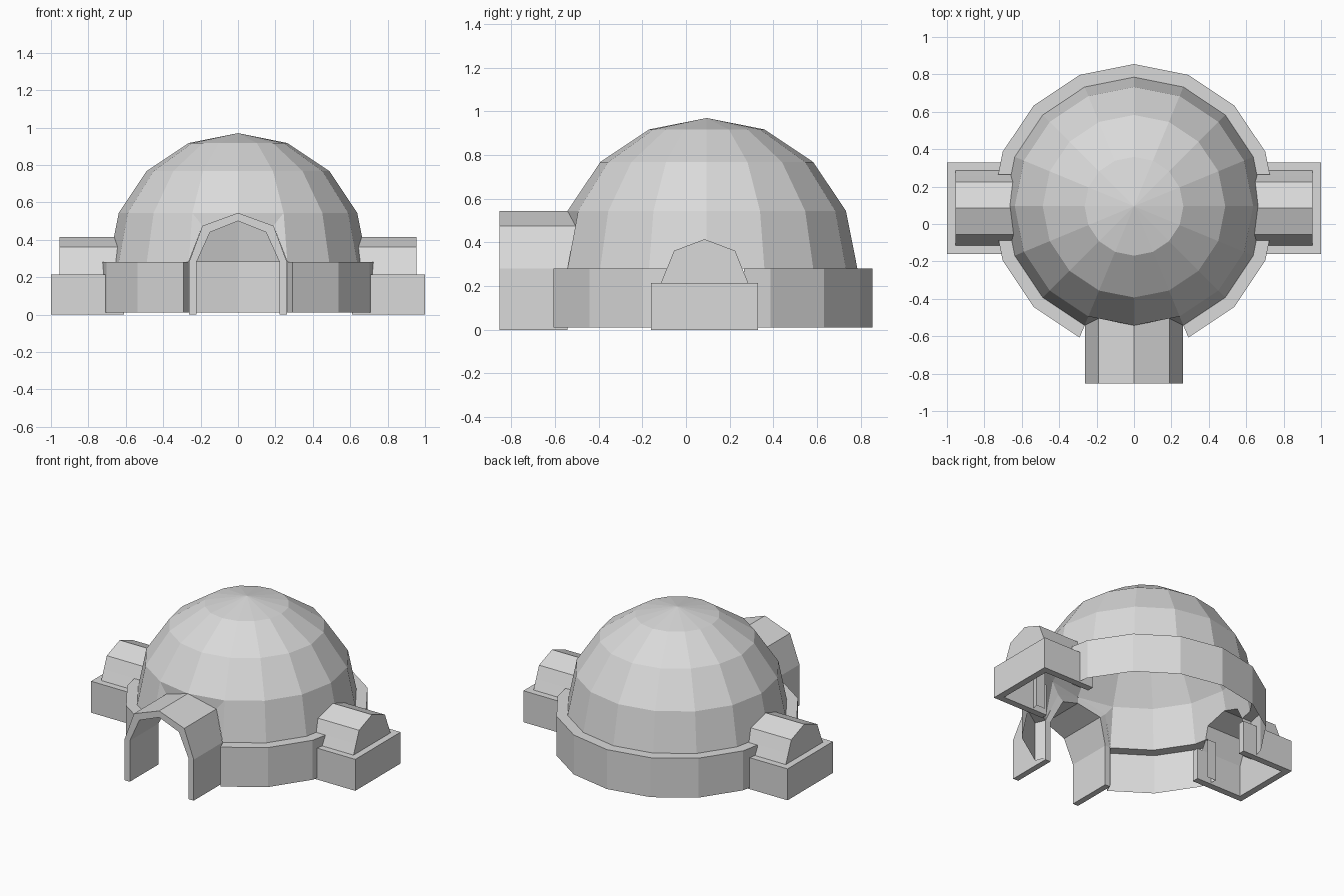
import bpy, bmesh
from math import sin, cos, tan, pi
from mathutils import Vector

cube = bpy.data.objects.get("Cube")
if cube:
    bpy.data.objects.remove(cube)

GREY = (0.7, 0.7, 0.7, 1)
mat = bpy.data.materials.new("pale_grey")
mat.use_nodes = True
mat.diffuse_color = GREY
mat.node_tree.nodes["Principled BSDF"].inputs["Base Color"].default_value = GREY

SIDES = 16
STEP = 2 * pi / SIDES
R, RIM, SILL = 0.69, 0.76, 0.28        # dome radius, base radius, base height
CY, WY = 0.095, 0.085                  # dome and side-porch centre lines
GAP = 0.17                             # half width of the side openings
HOOD = [(-.2, .215), (-.173, SILL), (-.14, .362), (0, .415),
        (.14, .362), (.173, SILL), (.2, .215)]


def finish(name, bm):
    bmesh.ops.remove_doubles(bm, verts=bm.verts, dist=1e-4)
    bmesh.ops.recalc_face_normals(bm, faces=bm.faces)
    mesh = bpy.data.meshes.new(name)
    bm.to_mesh(mesh)
    bm.free()
    mesh.materials.append(mat)
    obj = bpy.data.objects.new(name, mesh)
    bpy.context.collection.objects.link(obj)
    return obj


def face(bm, *points):
    return bm.faces.new([bm.verts.new(p) for p in points])


def lathe(profile):
    """Spin (radius, z) points round the dome axis."""
    bm = bmesh.new()
    for i in range(SIDES):
        a, b = i * STEP, (i + 1) * STEP
        for (r0, z0), (r1, z1) in zip(profile, profile[1:]):
            pts = [(r0 * sin(a), CY + r0 * cos(a), z0), (r0 * sin(b), CY + r0 * cos(b), z0),
                   (r1 * sin(b), CY + r1 * cos(b), z1)]
            if r1 > 0.001:
                pts.append((r1 * sin(a), CY + r1 * cos(a), z1))
            face(bm, *pts)
    bmesh.ops.remove_doubles(bm, verts=bm.verts, dist=1e-4)
    return bm


def drop(bm, test):
    doomed = [f for f in bm.faces if test(f.calc_center_median())]
    bmesh.ops.delete(bm, geom=doomed, context='FACES')


def cut(bm, test, point, normal):
    faces = [f for f in bm.faces if test(f.calc_center_median())]
    geom = set(faces)
    for f in faces:
        geom.update(f.edges, f.verts)
    bmesh.ops.bisect_plane(bm, geom=list(geom), dist=1e-5, plane_co=point, plane_no=normal)


def in_front(c):
    return c.y < 0 and abs(c.x) < 0.25 and c.z < 0.5


def at_side(c):
    return abs(c.x) > 0.5 and c.z < 0.5


def under_hood(c):
    for (y0, z0), (y1, z1) in zip(HOOD, HOOD[1:]):
        if (y1 - y0) * (c.z - z0) - (z1 - z0) * (c.y - WY - y0) > 0:
            return False
    return True


# Dome, open at the entrance and at both side porches
dome = lathe([(R * cos(k * STEP), SILL + R * sin(k * STEP)) for k in range(5)])
drop(dome, in_front)
for (y0, z0), (y1, z1) in zip(HOOD, HOOD[1:]):
    cut(dome, at_side, (0, WY + y0, z0), (0, z0 - z1, y1 - y0))
drop(dome, lambda c: at_side(c) and under_hood(c))
finish("dome", dome)

# Base wall with its ledge, closed off beside each opening
base = lathe([(RIM, 0.01), (RIM, SILL), (R, SILL)])
drop(base, in_front)
for s in (-1, 1):
    cut(base, at_side, (0, CY + s * GAP, 0), (0, 1, 0))
drop(base, lambda c: at_side(c) and abs(c.y - CY) < GAP)
ends = []
slope = tan(STEP / 2)
for s in (-1, 1):
    ends.append([(s * r * sin(STEP), CY - r * cos(STEP)) for r in (R, RIM)])
    for t in (-1, 1):
        ends.append([(s * (r - GAP * slope), CY + t * GAP) for r in (R, RIM)])
for a, b in ends:
    face(base, (*a, 0.01), (*b, 0.01), (*b, SILL), (*a, SILL))
finish("base_wall", base)

# Entrance tunnel: a thick arch running back to the dome
outer = [(-.262, 0), (-.262, SILL), (-.19, .475), (0, .544), (.19, .475), (.262, SILL), (.262, 0)]
inner = [(-.222, 0), (-.222, SILL), (-.15, .44), (0, .5), (.15, .44), (.222, SILL), (.222, 0)]
FRONT = -0.853


def back(p):
    if p[0] == 0:
        return -0.542
    return -0.505 if p[1] > SILL else -0.542


tunnel = bmesh.new()
for i in range(len(outer) - 1):
    o0, o1, i0, i1 = outer[i], outer[i + 1], inner[i], inner[i + 1]
    f = [(p[0], FRONT, p[1]) for p in (o0, o1, i1, i0)]
    b = [(p[0], back(p), p[1]) for p in (o0, o1, i1, i0)]
    face(tunnel, *f)
    face(tunnel, *b)
    face(tunnel, f[0], f[1], b[1], b[0])
    face(tunnel, f[3], f[2], b[2], b[3])
for i in (0, -1):
    (x0, z0), (x1, z1) = outer[i], inner[i]
    face(tunnel, (x0, FRONT, z0), (x1, FRONT, z1), (x1, back((x1, z1)), z1), (x0, back((x0, z0)), z0))
finish("entrance_tunnel", tunnel)

# Gussets joining the tunnel shoulders to the dome
gusset = bmesh.new()
r1, z1 = R * cos(STEP), SILL + R * sin(STEP)
for s in (-1, 1):
    corner = (s * r1 * sin(STEP), CY - r1 * cos(STEP), z1)
    shoulder = (s * .19, -.505, .475)
    face(gusset, corner, (0, CY - r1, z1), shoulder)
    face(gusset, corner, shoulder, (s * R * sin(STEP), CY - R * cos(STEP), SILL))
finish("tunnel_gussets", gusset)


# Side porches: low thick walls with a closed hood on top
def dome_x(y, z):
    taper = 1 - max(0, z - SILL) / (z1 - SILL) * (1 - cos(STEP))
    return R * taper - abs(y + WY - CY) * slope


def wall_box(bm, low, high):
    low, high = Vector(low), Vector(high)
    made = bmesh.ops.create_cube(bm, size=1)["verts"]
    bmesh.ops.scale(bm, vec=high - low, verts=made)
    bmesh.ops.translate(bm, vec=(low + high) / 2, verts=made)


for side, s in (("left", 1), ("right", -1)):
    walls = bmesh.new()
    outline = [(.61, -.245), (1, -.245), (1, .245), (.61, .245),
               (.61, .2), (.955, .2), (.955, -.2), (.61, -.2)]
    floor = face(walls, *[(s * x, WY + y, 0) for x, y in outline])
    top = bmesh.ops.extrude_face_region(walls, geom=[floor], use_keep_orig=True)["geom"]
    bmesh.ops.translate(walls, vec=(0, 0, .215),
                        verts=[v for v in top if isinstance(v, bmesh.types.BMVert)])
    finish(side + "_porch_walls", walls)

    hood = bmesh.new()
    near = [(s * dome_x(y, z), WY + y, z) for y, z in HOOD]
    far = [(s * .955, WY + y, z) for y, z in HOOD]
    for i in range(len(HOOD) - 1):
        face(hood, near[i], near[i + 1], far[i + 1], far[i])
    face(hood, *far)
    finish(side + "_porch_hood", hood)
